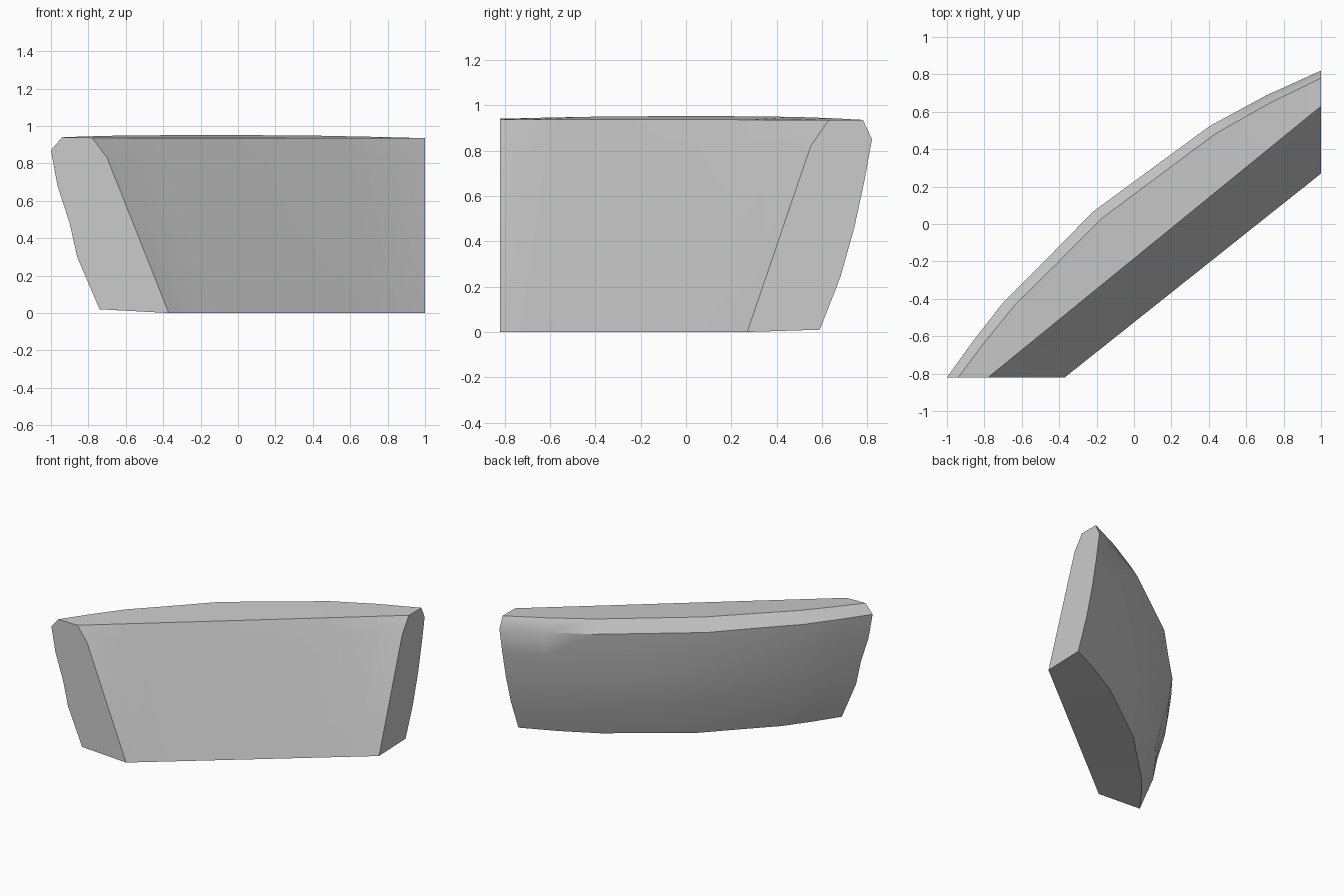
import bpy, bmesh, math
from mathutils import Vector

cube = bpy.data.objects.get("Cube")
if cube:
    bpy.data.objects.remove(cube, do_unlink=True)

# Plain grey stone material
grey = bpy.data.materials.new("stone grey")
grey.use_nodes = True
colour = (0.6, 0.6, 0.6, 1)
grey.diffuse_color = colour
grey.node_tree.nodes["Principled BSDF"].inputs["Base Color"].default_value = colour

# Matching outlines of the two flat ends: front end is (x, z), side end is (y, z).
# Order: front foot, front kink, front top, back top, back rim, back wall, back foot
front_end = [(-0.37, 0), (-0.70, 0.83), (-0.78, 0.937), (-0.94, 0.94), (-1.0, 0.87),
             (-0.965, 0.68), (-0.9, 0.48), (-0.86, 0.30), (-0.74, 0.02)]
side_end = [(0.27, 0), (0.55, 0.82), (0.63, 0.935), (0.78, 0.935), (0.82, 0.85),
            (0.785, 0.66), (0.742, 0.46), (0.68, 0.24), (0.59, 0.01)]
END = 0.82

# How far each outline point swells outward at the middle, relative to the rim
swell = [0, 0, 0, 0.88, 1.0, 1.0, 0.97, 0.92, 0.8]
# (position along the block, swell of the rim)
stations = [(0, 0), (0.09, 0.062), (0.19, 0.12), (0.31, 0.15), (0.45, 0.19), (0.58, 0.172),
            (0.75, 0.148), (0.88, 0.083), (1, 0)]
outward = Vector((-0.634, 0.773, 0))

bm = bmesh.new()
rings = []
for t, bulge in stations:
    ring = []
    for i, ((x, za), (y, zb)) in enumerate(zip(front_end, side_end)):
        p = Vector((x, -END, za)).lerp(Vector((1, y, zb)), t) + outward * bulge * swell[i]
        if 0 < t < 1 and i == 1:      # front face is flat between the ends
            p += outward * 0.022
        if i == 3:                    # top crowns slightly
            p.z += 0.08 * bulge
        if i == 8:                    # underside settles to the ground
            p.z *= 1 - bulge / 0.2
        ring.append(bm.verts.new(p))
    rings.append(ring)

# Long sides, top and underside
n = len(front_end)
for a, b in zip(rings, rings[1:]):
    for i in range(n):
        j = (i + 1) % n
        bm.faces.new((a[i], a[j], b[j], b[i]))
# Flat cut ends
bm.faces.new(rings[0])
bm.faces.new(rings[-1])
bmesh.ops.recalc_face_normals(bm, faces=bm.faces)

mesh = bpy.data.meshes.new("stone_block")
bm.to_mesh(mesh)
bm.free()
mesh.materials.append(grey)
block = bpy.data.objects.new("stone_block", mesh)
bpy.context.collection.objects.link(block)

# Soft rounded back, sharp cut edges
bpy.ops.object.select_all(action='DESELECT')
block.select_set(True)
bpy.context.view_layer.objects.active = block
bpy.ops.object.shade_smooth_by_angle(angle=math.radians(35))
